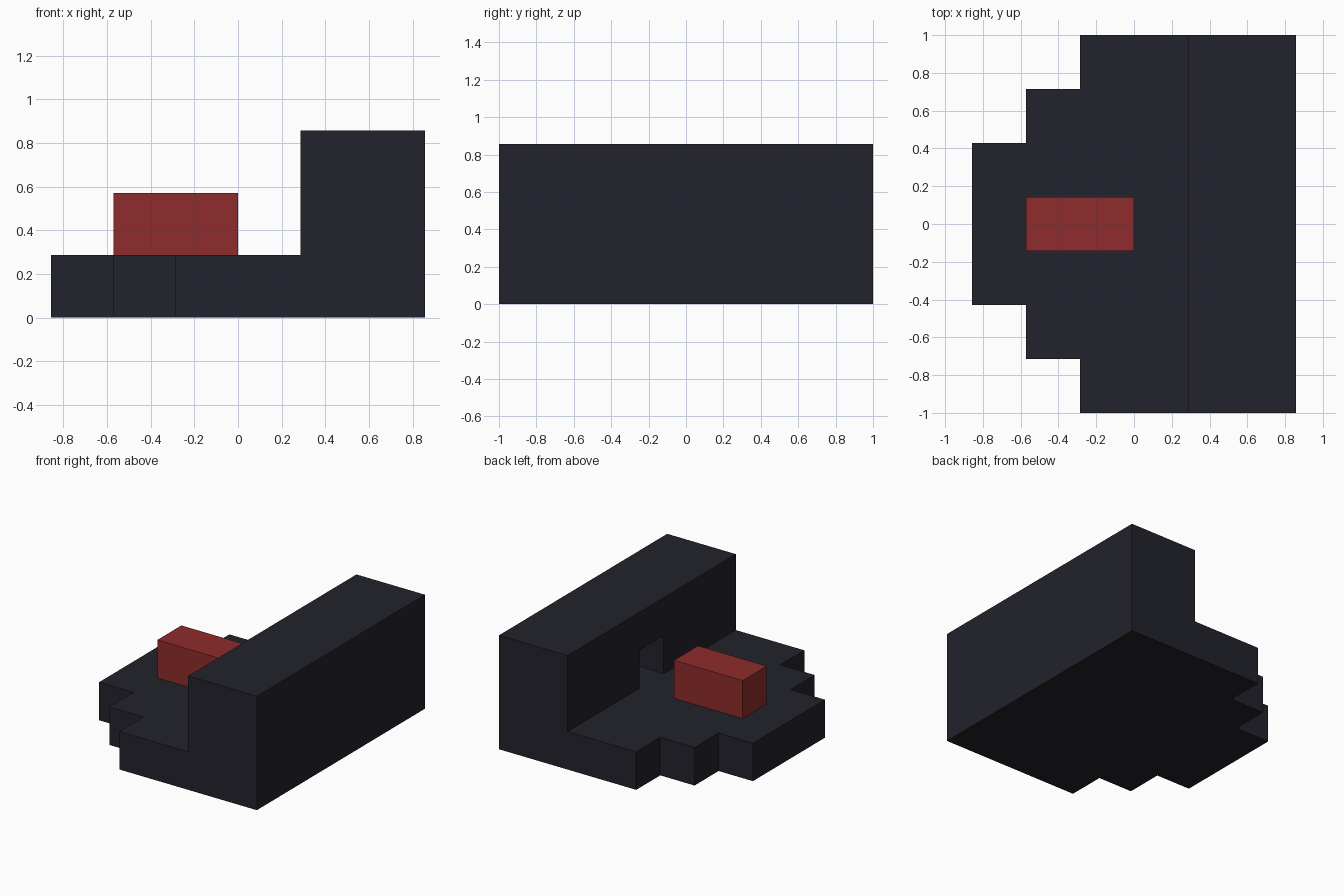
import bpy, bmesh, math
from mathutils import Vector

if "Cube" in bpy.data.objects:
    bpy.data.objects.remove(bpy.data.objects["Cube"], do_unlink=True)

U = 2 / 7  # side of one building cell


def make_material(name, color):
    mat = bpy.data.materials.new(name)
    mat.use_nodes = True
    mat.diffuse_color = color
    mat.node_tree.nodes["Principled BSDF"].inputs["Base Color"].default_value = color
    return mat


def build_cells(name, cells, mat):
    """Skin a set of grid cells with outer faces only, merged into flat panels."""
    bm = bmesh.new()
    for cell in cells:
        center = Vector((cell[0] + 0.5, cell[1], cell[2] + 0.5))
        for axis in range(3):
            for sign in (-1, 1):
                beside = list(cell)
                beside[axis] += sign
                if tuple(beside) in cells:
                    continue
                n, a, b = Vector(), Vector(), Vector()
                n[axis] = sign / 2
                a[(axis + 1) % 3] = 0.5
                b[(axis + 2) % 3] = sign / 2
                corners = (n - a - b, n + a - b, n + a + b, n - a + b)
                bm.faces.new([bm.verts.new((center + c) * U) for c in corners])
    bmesh.ops.remove_doubles(bm, verts=bm.verts, dist=0.001)
    bmesh.ops.dissolve_limit(bm, angle_limit=math.radians(1),
                             verts=bm.verts, edges=bm.edges)
    mesh = bpy.data.meshes.new(name)
    bm.to_mesh(mesh)
    bm.free()
    mesh.materials.append(mat)
    obj = bpy.data.objects.new(name, mesh)
    bpy.context.collection.objects.link(obj)
    return obj


charcoal = make_material("charcoal", (0.016, 0.016, 0.025, 1))
red = make_material("dark red", (0.275, 0.025, 0.025, 1))

# Stepped floor slab, narrowing towards -x
slab = {(i, j, 0) for i in range(-3, 3) for j in range(-3, 4) if abs(j) <= i + 4}

# Tall wall along +x, with a one-cell niche in its inner face
wall = {(i, j, k) for i in (1, 2) for j in range(-3, 4) for k in (1, 2)}
niche = {(1, 0, 1)}

build_cells("stepped_base_and_wall", (slab | wall) - niche, charcoal)

# Red bar lying on the slab in line with the niche
build_cells("red_bar", {(i, 0, 1) for i in (-2, -1)}, red)
